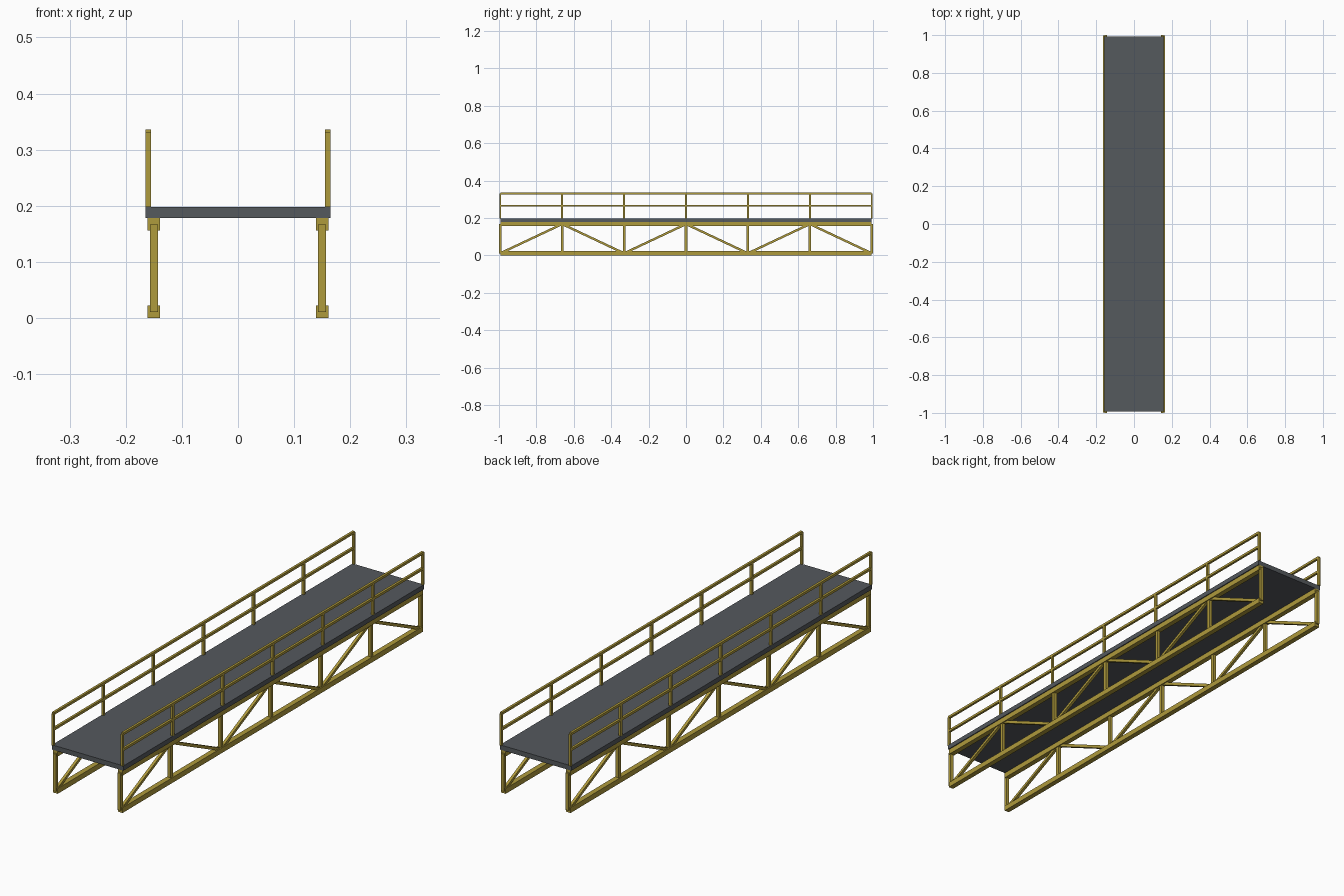
import bpy
from mathutils import Vector

cube = bpy.data.objects.get("Cube")
if cube:
    bpy.data.objects.remove(cube, do_unlink=True)


def material(name, rgb):
    m = bpy.data.materials.new(name)
    m.use_nodes = True
    m.diffuse_color = (*rgb, 1)
    m.node_tree.nodes["Principled BSDF"].inputs["Base Color"].default_value = (*rgb, 1)
    return m


GOLD = material("ochre_paint", (0.43, 0.325, 0.045))
GREY = material("dark_grey_deck", (0.09, 0.1, 0.11))


def box(name, center, size, mat):
    bpy.ops.mesh.primitive_cube_add(size=1, location=center)
    ob = bpy.context.object
    ob.name = name
    ob.scale = size
    ob.data.materials.append(mat)
    return ob


def beam(name, start, end, width):
    """Square bar running from start to end in a plane of constant x."""
    start, end = Vector(start), Vector(end)
    d = end - start
    ob = box(name, (start + end) / 2, (width, width, d.length), GOLD)
    ob.rotation_euler = Vector((0, 0, 1)).rotation_difference(d).to_euler()
    return ob


HALF = 0.993            # half length between end posts
PANELS = 6
LOW, HIGH = 0.011, 0.167   # chord centre heights
DECK_BOTTOM, DECK_TOP = 0.178, 0.198
RAIL_TOP, RAIL_MID = 0.331, 0.265
stations = [-HALF + 2 * HALF * i / PANELS for i in range(PANELS + 1)]

# Walkway slab
box("deck", (0, 0, (DECK_BOTTOM + DECK_TOP) / 2),
    (0.33, 2 * HALF, DECK_TOP - DECK_BOTTOM), GREY)

for side, s in (("left", 1), ("right", -1)):
    tx, rx = 0.15 * s, 0.16 * s
    # Truss chords
    for label, z in (("bottom", LOW), ("top", HIGH)):
        beam(f"{side}_{label}_chord", (tx, -HALF, z), (tx, HALF, z), 0.022)
    # Handrails
    for label, z in (("top", RAIL_TOP), ("middle", RAIL_MID)):
        beam(f"{side}_{label}_rail", (rx, -HALF, z), (rx, HALF, z), 0.01)
    # Truss verticals and railing posts
    for i, y in enumerate(stations):
        beam(f"{side}_truss_vertical_{i}", (tx, y, LOW), (tx, y, HIGH), 0.014)
        beam(f"{side}_rail_post_{i}", (rx, y, DECK_TOP), (rx, y, RAIL_TOP), 0.01)
    # Alternating diagonals
    for i in range(PANELS):
        za, zb = (LOW, HIGH) if i % 2 == 0 else (HIGH, LOW)
        beam(f"{side}_diagonal_{i}", (tx, stations[i], za),
             (tx, stations[i + 1], zb), 0.012)
